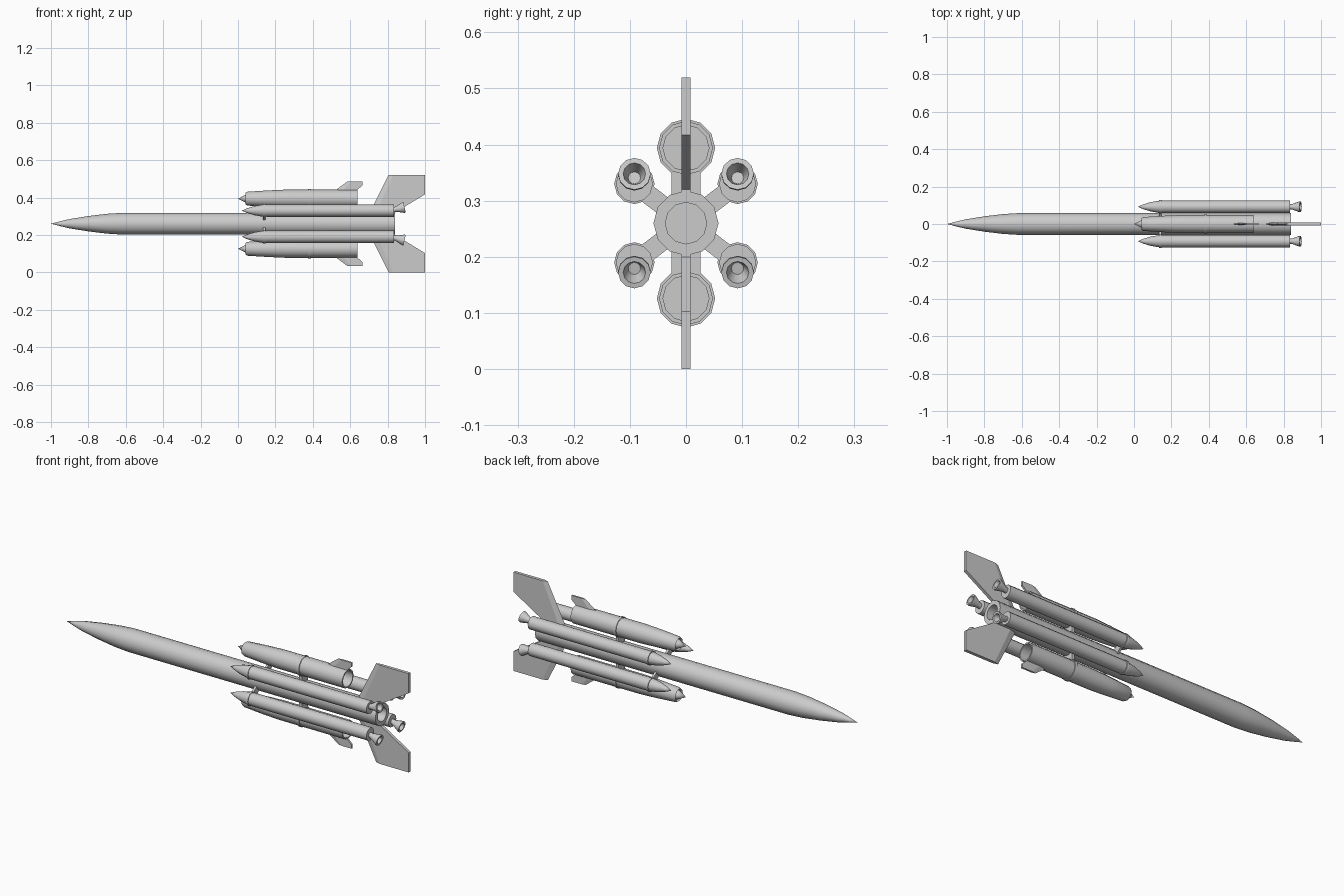
import bpy, bmesh, math
from mathutils import Matrix, Vector

cube = bpy.data.objects.get("Cube")
if cube:
    bpy.data.objects.remove(cube, do_unlink=True)

grey = bpy.data.materials.new("light grey")
grey.use_nodes = True
COLOUR = (0.6, 0.6, 0.6, 1)
grey.diffuse_color = COLOUR
grey.node_tree.nodes["Principled BSDF"].inputs["Base Color"].default_value = COLOUR

AXIS_Z = 0.26


def finish(name, bm, smooth=True):
    """Turn a bmesh into a named, shaded object."""
    bmesh.ops.remove_doubles(bm, verts=bm.verts, dist=1e-5)
    bmesh.ops.recalc_face_normals(bm, faces=bm.faces)
    mesh = bpy.data.meshes.new(name)
    bm.to_mesh(mesh)
    bm.free()
    mesh.materials.append(grey)
    obj = bpy.data.objects.new(name, mesh)
    bpy.context.collection.objects.link(obj)
    if smooth:
        bpy.ops.object.select_all(action='DESELECT')
        obj.select_set(True)
        bpy.context.view_layer.objects.active = obj
        bpy.ops.object.shade_smooth_by_angle(angle=math.radians(35))
    return obj


def lathe(name, profile, y=0, z=AXIS_Z, sides=12, tilt=0, pivot=0):
    """Spin an (x, radius) profile round the x axis; tilt lifts the +x end."""
    bm = bmesh.new()
    verts = [bm.verts.new((x - pivot, 0, r)) for x, r in profile]
    edges = [bm.edges.new(pair) for pair in zip(verts, verts[1:])]
    bmesh.ops.spin(bm, geom=verts + edges, cent=(0, 0, 0), axis=(1, 0, 0),
                   angle=math.tau, steps=sides, use_duplicate=False)
    move = Matrix.Translation((pivot, y, z)) @ Matrix.Rotation(-tilt, 4, 'Y')
    bmesh.ops.transform(bm, matrix=move, verts=bm.verts)
    return finish(name, bm)


def fin(name, outline, inner, half, side):
    """Plate from an (x, height) outline whose first edge is thinned to a wedge.
    inner holds the two points where the wedge reaches full thickness."""
    bm = bmesh.new()

    def point(p, y):
        return bm.verts.new((p[0], y, AXIS_Z + side * p[1]))

    lead = [point(p, 0) for p in outline[:2]]
    rest = [inner[1]] + outline[2:] + [inner[0]]
    left = [point(p, half) for p in rest]
    right = [point(p, -half) for p in rest]
    for plate in (left, right):
        bm.faces.new(plate)
        bm.faces.new((lead[0], lead[1], plate[0], plate[-1]))
    for i in range(len(rest) - 1):
        bm.faces.new((left[i], left[i + 1], right[i + 1], right[i]))
    bm.faces.new((lead[1], left[0], right[0]))
    bm.faces.new((lead[0], left[-1], right[-1]))
    return finish(name, bm, smooth=False)


def strut(name, x, length, width, y, z):
    """Flat bracket running from the body axis out to a point (y, z)."""
    out = Vector((0, y, z - AXIS_Z))
    bm = bmesh.new()
    bmesh.ops.create_cube(bm, size=1)
    reach = out.length
    turn = Matrix.Rotation(-math.atan2(out.y, out.z), 4, 'X')
    size = Matrix.Diagonal((length, width, reach, 1))
    place = Matrix.Translation((x, y / 2, AXIS_Z + out.z / 2))
    bmesh.ops.transform(bm, matrix=place @ turn @ size, verts=bm.verts)
    return finish(name, bm, smooth=False)


# Main body with pointed nose and recessed tail
lathe("main_body", [(-1, 0), (-0.95, 0.013), (-0.9, 0.025), (-0.8, 0.041),
                    (-0.7, 0.053), (-0.62, 0.058), (0.84, 0.058),
                    (0.84, 0.037), (0.79, 0.037), (0.79, 0)])

for side, level in ((1, "upper"), (-1, "lower")):
    # Ramjet pod: open intake with spike, hollow exhaust
    pod_z = AXIS_Z + side * 0.134
    lathe(level + "_pod", [(0.07, 0), (0.07, 0.024), (0.04, 0.031), (0.05, 0.037),
                           (0.16, 0.044), (0.25, 0.048), (0.64, 0.048),
                           (0.64, 0.041), (0.56, 0.041), (0.56, 0)], z=pod_z)
    lathe(level + "_intake_spike", [(0, 0), (0.045, 0.023), (0.075, 0.023)], z=pod_z)
    lathe(level + "_pod_band", [(0.374, 0.046), (0.374, 0.052),
                                (0.39, 0.052), (0.39, 0.046)], z=pod_z)
    strut(level + "_pod_bracket", 0.382, 0.016, 0.052, 0, pod_z)

    # Small pod fin
    fin(level + "_pod_fin", [(0.52, 0.178), (0.585, 0.226), (0.665, 0.226),
                             (0.665, 0.205), (0.635, 0.178)],
        [(0.56, 0.178), (0.605, 0.226)], 0.005, side)

    # Large tail fin
    fin(level + "_tail_fin", [(0.70, 0.05), (0.805, 0.26), (1.0, 0.26),
                              (1.0, 0.157), (0.84, 0.06), (0.84, 0.05)],
        [(0.735, 0.05), (0.83, 0.26)], 0.008, side)

    # Strap-on boosters
    for y, hand in ((0.092, "left"), (-0.092, "right")):
        tag = level + "_" + hand
        z = AXIS_Z + side * 0.07
        lathe(tag + "_booster", [(0.02, 0), (0.05, 0.013), (0.09, 0.025),
                                 (0.13, 0.032), (0.16, 0.033), (0.835, 0.033),
                                 (0.835, 0)], y, z)
        lathe(tag + "_booster_band", [(0.134, 0.03), (0.134, 0.036),
                                      (0.146, 0.036), (0.146, 0.03)], y, z)
        strut(tag + "_booster_bracket", 0.14, 0.012, 0.034, y, z)
        lathe(tag + "_nozzle", [(0.815, 0.014), (0.845, 0.014), (0.885, 0.029),
                                (0.892, 0.029), (0.892, 0.02), (0.86, 0.011),
                                (0.86, 0)], y, z + side * 0.004,
              tilt=side * math.radians(13), pivot=0.83)
